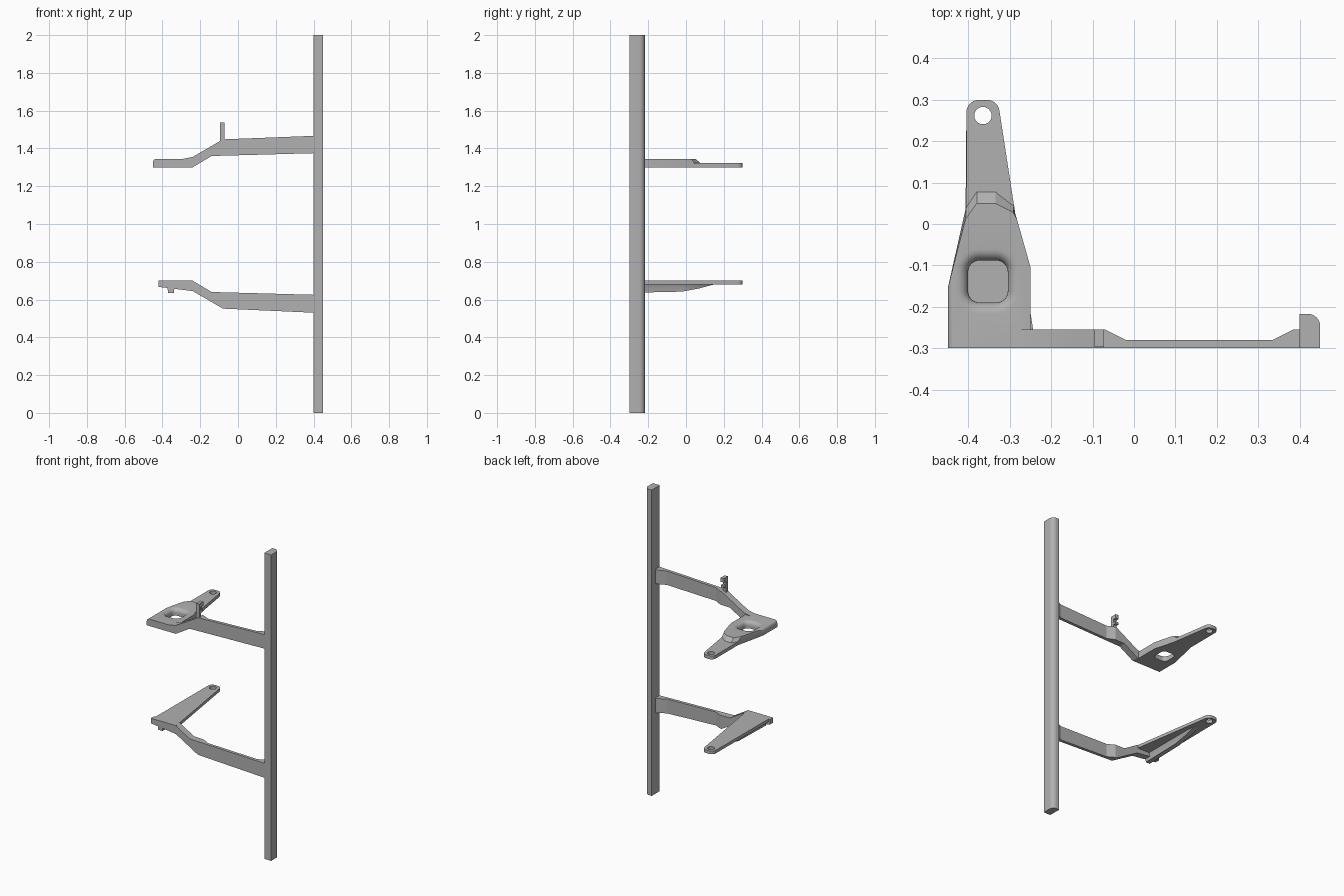
import bpy, bmesh, math

old = bpy.data.objects.get("Cube")
if old:
    bpy.data.objects.remove(old, do_unlink=True)

grey = bpy.data.materials.new("plain grey")
grey.use_nodes = True
GREY = (0.44, 0.44, 0.44, 1)
grey.diffuse_color = GREY
grey.node_tree.nodes["Principled BSDF"].inputs["Base Color"].default_value = GREY


def loft(name, rings):
    """Skin equal-sized rings of points and cap both ends."""
    bm = bmesh.new()
    rows = [[bm.verts.new(p) for p in ring] for ring in rings]
    n = len(rows[0])
    for a, b in zip(rows, rows[1:]):
        for i in range(n):
            j = (i + 1) % n
            bm.faces.new((a[i], a[j], b[j], b[i]))
    bm.faces.new(rows[0][::-1])
    bm.faces.new(rows[-1])
    bmesh.ops.recalc_face_normals(bm, faces=bm.faces[:])
    me = bpy.data.meshes.new(name)
    bm.to_mesh(me)
    bm.free()
    me.materials.append(grey)
    ob = bpy.data.objects.new(name, me)
    bpy.context.collection.objects.link(ob)
    return ob


def prism(name, outline, z0, z1):
    return loft(name, [[(x, y, z) for x, y in outline] for z in (z0, z1)])


def box(name, x0, x1, y0, y1, z0, z1):
    return prism(name, [(x0, y0), (x1, y0), (x1, y1), (x0, y1)], z0, z1)


def arc(cx, cy, r, a0, a1, n=8):
    angs = [math.radians(a0 + (a1 - a0) * i / n) for i in range(n + 1)]
    return [(cx + r * math.cos(a), cy + r * math.sin(a)) for a in angs]


def boolean(ob, tool, op):
    """Apply a boolean and discard the tool."""
    tool.hide_render = True
    mod = ob.modifiers.new("bool", "BOOLEAN")
    mod.operation, mod.object, mod.solver = op, tool, "EXACT"
    bpy.context.view_layer.objects.active = ob
    bpy.ops.object.modifier_apply(modifier=mod.name)
    bpy.data.objects.remove(tool, do_unlink=True)


def interp(x, pts):
    for (xa, va), (xb, vb) in zip(pts, pts[1:]):
        if x <= xb:
            return va + (vb - va) * (x - xa) / (xb - xa)
    return pts[-1][1]


def arm(name, low, high, back):
    """Bar along x whose underside, top and back follow the given lines."""
    xs = sorted({p[0] for p in low + high + back})
    rings = []
    for x in xs:
        z0, z1, y = interp(x, low), interp(x, high), interp(x, back)
        rings.append([(x, -0.30, z0), (x, y, z0), (x, y, z1), (x, -0.30, z1)])
    return loft(name, rings)


def rounded_rect(cx, cy, hx, hy, r):
    pts = []
    for sx, sy, a in ((1, 1, 0), (-1, 1, 90), (-1, -1, 180), (1, -1, 270)):
        pts += arc(cx + sx * (hx - r), cy + sy * (hy - r), r, a, a + 90, 6)
    return pts


def drill(ob):
    cutter = prism("pin_cutter", arc(-0.365, 0.262, 0.021, 0, 345, 23), 0.5, 1.6)
    boolean(ob, cutter, "DIFFERENCE")


# Upright rail with one rounded corner
rail = prism("upright_rail", [(0.40, -0.30), (0.45, -0.30)]
             + arc(0.42, -0.247, 0.03, 0, 90) + [(0.40, -0.217)], 0, 2)

# Arms joining the rail to the brackets
flare = [(-0.07, -0.255), (-0.02, -0.28), (0.335, -0.28), (0.385, -0.255), (0.41, -0.255)]
upper_arm = arm("upper_arm",
                [(-0.29, 1.30), (-0.24, 1.30), (-0.14, 1.36), (0.41, 1.375)],
                [(-0.29, 1.345), (-0.24, 1.355), (-0.08, 1.448), (0.41, 1.467)],
                [(-0.29, -0.255)] + flare)
lower_arm = arm("lower_arm",
                [(-0.42, 0.667), (-0.36, 0.66), (-0.24, 0.645), (-0.08, 0.552), (0.41, 0.53)],
                [(-0.42, 0.70), (-0.24, 0.70), (-0.14, 0.64), (0.41, 0.625)],
                [(-0.42, -0.27), (-0.385, -0.255)] + flare)

# Upper bracket: thick body with a sloped rear step
front = [(-0.45, -0.155), (-0.45, -0.30), (-0.25, -0.30), (-0.25, -0.105)]
base = front + [(-0.287, 0.025), (-0.29, 0.047), (-0.335, 0.082), (-0.38, 0.082), (-0.405, 0.045)]
top = front + [(-0.283, 0.012), (-0.292, 0.028), (-0.335, 0.05), (-0.38, 0.05), (-0.407, 0.012)]
upper = loft("upper_bracket", [[(x, y, 1.30) for x, y in base],
                               [(x, y, 1.318) for x, y in base],
                               [(x, y, 1.345) for x, y in top]])

# Round the outer top edge of the body
bm = bmesh.new()
bm.from_mesh(upper.data)
edges = [e for e in bm.edges if all(v.co.z > 1.34 and v.co.x < -0.44 for v in e.verts)]
bmesh.ops.bevel(bm, geom=edges, offset=0.018, segments=4, profile=0.5, affect="EDGES")
bm.to_mesh(upper.data)
bm.free()

# Tongue with rounded tip
tip = arc(-0.355, 0.27, 0.03, 8, 90) + arc(-0.375, 0.27, 0.03, 90, 180)
tongue = prism("tongue", tip + [(-0.405, -0.02), (-0.28, -0.02)], 1.30, 1.322)
boolean(upper, tongue, "UNION")

# Square opening with a flared top lip
rings = []
lip = [(1.25, 0), (1.318, 0)] + [(1.318 + 0.027 * math.sin(t), 0.027 * (1 - math.cos(t)))
                                for t in (math.pi * i / 12 for i in range(1, 7))]
lip.append((1.40, 0.027))
for z, d in lip:
    rings.append([(x, y, z) for x, y in
                  rounded_rect(-0.353, -0.139, 0.048 + d, 0.051 + d, 0.028 + d)])
boolean(upper, loft("opening_cutter", rings), "DIFFERENCE")
drill(upper)

# Lower bracket: flat tapered plate
lower = prism("lower_bracket", tip + [(-0.41, -0.30), (-0.237, -0.30)], 0.68, 0.70)
drill(lower)

# Stiffening rib under the lower plate, tapering to nothing at the rear
rib_line = [(-0.295, 0.636), (-0.02, 0.642), (0.07, 0.659), (0.155, 0.682)]
rib = loft("lower_rib", [[(-0.37, y, z), (-0.34, y, z),
                          (-0.335, y, 0.672 if z < 0.67 else z + 0.002),
                          (-0.325, y, 0.69), (-0.385, y, 0.69),
                          (-0.375, y, 0.672 if z < 0.67 else z + 0.002)]
                         for y, z in rib_line])

# Clip post standing on the upper arm, with two small jaws
post = box("clip_post", -0.095, -0.072, -0.297, -0.277, 1.42, 1.538)
jaw_top = box("clip_upper_jaw", -0.095, -0.072, -0.28, -0.255, 1.512, 1.538)
jaw_low = box("clip_lower_jaw", -0.095, -0.072, -0.28, -0.258, 1.475, 1.49)

# Smooth rounded areas and keep hard edges sharp
bpy.ops.object.select_all(action="DESELECT")
for ob in (rail, upper_arm, lower_arm, upper, lower, rib, post, jaw_top, jaw_low):
    ob.select_set(True)
bpy.context.view_layer.objects.active = rail
bpy.ops.object.shade_smooth_by_angle(angle=math.radians(25))
